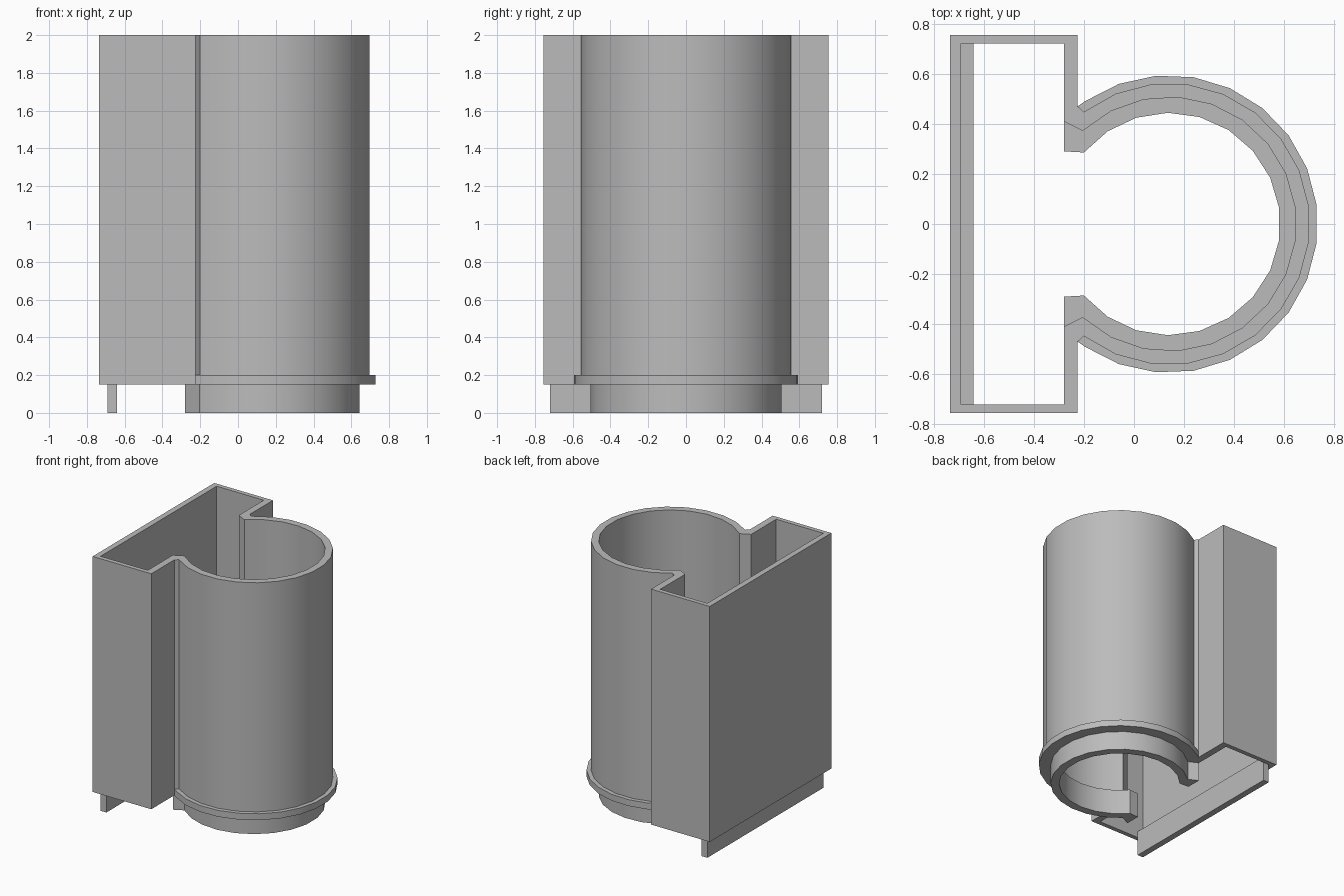
import bpy
import bmesh
from math import acos, cos, sin, radians

if "Cube" in bpy.data.objects:
    bpy.data.objects.remove(bpy.data.objects["Cube"])

grey = bpy.data.materials.new("plain grey")
grey.use_nodes = True
colour = (0.5, 0.5, 0.5, 1)
grey.diffuse_color = colour
grey.node_tree.nodes["Principled BSDF"].inputs["Base Color"].default_value = colour

CENTRE = 0.14      # x of the tube axis
SEGMENTS = 17
BASE, TOP = 0.15, 2.0
LEDGE = 0.2


def arc(radius, mouth_x):
    """Open arc around the tube axis, starting and ending at x = mouth_x."""
    half = acos((mouth_x - CENTRE) / radius)
    angles = [half * (2 * i / SEGMENTS - 1) for i in range(SEGMENTS + 1)]
    return [(CENTRE + radius * cos(a), radius * sin(a)) for a in angles]


def mirrored(half, middle):
    """Lead-in points, the arc, then the lead-in points mirrored in y."""
    return half + middle + [(x, -y) for x, y in reversed(half)]


def wall(name, outer, inner, z0, z1, closed):
    """Wall between two matching outlines, raised from z0 to z1."""
    bm = bmesh.new()
    rows = [[bm.verts.new((x, y, z)) for x, y in line]
            for line, z in ((outer, z0), (outer, z1), (inner, z1), (inner, z0))]
    n = len(outer)
    for i in range(n if closed else n - 1):
        j = (i + 1) % n
        for k in range(4):
            a, b = rows[k], rows[(k + 1) % 4]
            bm.faces.new((a[i], a[j], b[j], b[i]))
    if not closed:
        for i in (0, n - 1):
            bm.faces.new([row[i] for row in rows])
    bmesh.ops.recalc_face_normals(bm, faces=bm.faces)
    mesh = bpy.data.meshes.new(name)
    bm.to_mesh(mesh)
    bm.free()
    mesh.materials.append(grey)
    obj = bpy.data.objects.new(name, mesh)
    bpy.context.collection.objects.link(obj)
    bpy.ops.object.select_all(action='DESELECT')
    obj.select_set(True)
    bpy.context.view_layer.objects.active = obj
    bpy.ops.object.shade_smooth_by_angle(angle=radians(25))
    return obj


# Main shell: rectangular box opening into a round tube
shell_arc = arc(0.562, -0.2)
shell_out = mirrored([(-0.735, -0.755), (-0.225, -0.755), (-0.225, -0.47)], shell_arc)
shell_in = mirrored([(-0.69, -0.72), (-0.28, -0.72), (-0.28, -0.41)], arc(0.507, -0.205))
wall("shell", shell_out, shell_in, BASE, TOP, True)

# Flange around the foot of the tube
wall("flange", mirrored([(-0.225, -0.47)], arc(0.594, -0.195)),
     mirrored([(-0.225, -0.465)], shell_arc), BASE, LEDGE, False)

# Socket collar below the tube, open towards the box
wall("collar", mirrored([(-0.28, -0.41)], arc(0.507, -0.205)),
     mirrored([(-0.28, -0.29)], arc(0.444, -0.2)), 0, LEDGE, False)

# Locating tab under the flat back of the box
wall("locating_tab", [(-0.69, -0.72), (-0.69, 0.72)],
     [(-0.64, -0.72), (-0.64, 0.72)], 0, LEDGE, False)
